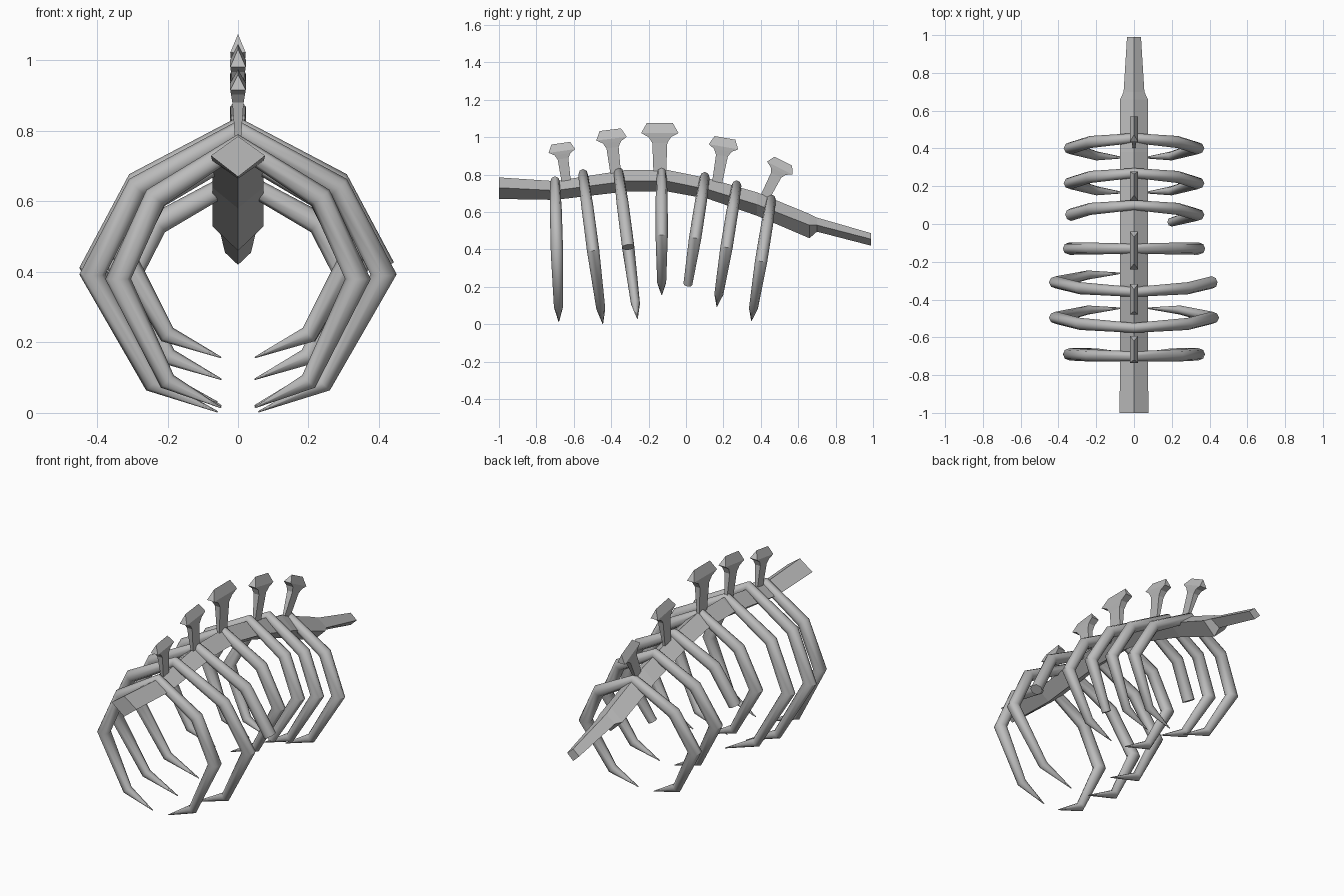
import bpy, bmesh, math
from mathutils import Vector

cube = bpy.data.objects.get("Cube")
if cube:
    bpy.data.objects.remove(cube, do_unlink=True)

bone = bpy.data.materials.new("bone grey")
bone.use_nodes = True
bone.diffuse_color = (0.5, 0.5, 0.5, 1)
bone.node_tree.nodes["Principled BSDF"].inputs["Base Color"].default_value = (0.5, 0.5, 0.5, 1)


def loft(name, rings, smooth=False):
    """Skin a list of equal-sized point rings and cap both ends."""
    bm = bmesh.new()
    loops = [[bm.verts.new(p) for p in ring] for ring in rings]
    n = len(loops[0])
    for a, b in zip(loops, loops[1:]):
        for i in range(n):
            j = (i + 1) % n
            bm.faces.new((a[i], a[j], b[j], b[i]))
    bm.faces.new(loops[0])
    bm.faces.new(loops[-1])
    bmesh.ops.remove_doubles(bm, verts=bm.verts, dist=0.0001)
    bmesh.ops.recalc_face_normals(bm, faces=bm.faces)
    mesh = bpy.data.meshes.new(name)
    bm.to_mesh(mesh)
    bm.free()
    mesh.materials.append(bone)
    obj = bpy.data.objects.new(name, mesh)
    bpy.context.collection.objects.link(obj)
    if smooth:
        bpy.ops.object.select_all(action="DESELECT")
        obj.select_set(True)
        bpy.context.view_layer.objects.active = obj
        bpy.ops.object.shade_smooth_by_angle(angle=math.radians(50))
    return obj


# Spine: diamond sections as (y, top, side edge height, bottom, half width)
spine = [(-1, .785, .73, .67, .077), (-.7, .765, .715, .665, .073),
         (-.32, .825, .765, .71, .073), (-.1, .825, .765, .71, .073),
         (.12, .78, .72, .67, .073), (.38, .705, .64, .58, .073),
         (.66, .59, .53, .46, .073), (.7, .57, .53, .495, .055),
         (.99, .487, .455, .42, .037)]
loft("spine", [[(0, y, top), (w, y, mid), (0, y, low), (-w, y, mid)]
               for y, top, mid, low, w in spine])

# Ribs: shared half outline as (width fraction, drop fraction, thickness)
OUTLINE = [(0, 0, .026), (.69, .2, .032), (1, .51, .033), (.59, .9, .024), (.14, 1, .002)]


def rib(name, half_width, top, tip, cut_left=0, cut_right=0):
    start, end = Vector((0, *top)), Vector((0, *tip))
    side = []
    for fx, drop, r in OUTLINE:
        p = start.lerp(end, drop)
        p.x = fx * half_width
        side.append((p, r))
    left = side[:len(side) - cut_left]
    right = [(Vector((-p.x, p.y, p.z)), r) for p, r in side[1:len(side) - cut_right]]
    path = right[::-1] + left
    rings = []
    for i, (p, r) in enumerate(path):
        before = (p - path[i - 1][0]).normalized() if i else None
        after = (path[i + 1][0] - p).normalized() if i < len(path) - 1 else None
        before, after = before or after, after or before
        tangent = (before + after).normalized()
        miter = 1 / max(tangent.dot(after), 0.5)
        across = Vector((0, 1, 0))
        across = (across - tangent * across.dot(tangent)).normalized()
        out = across.cross(tangent)
        rings.append([p + across * r * math.cos(k * math.pi / 4)
                      + out * r * miter * math.sin(k * math.pi / 4) for k in range(8)])
    loft(name, rings, smooth=True)


# Some ribs are broken off on one or both sides
rib("rib_1", .34, (-.70, .76), (-.68, .015))
rib("rib_2", .413, (-.55, .80), (-.445, .003))
rib("rib_3", .413, (-.36, .81), (-.26, .03), cut_left=2)
rib("rib_4", .34, (-.13, .81), (-.13, .157))
rib("rib_5", .335, (.10, .785), (.0, .15), cut_left=1, cut_right=2)
rib("rib_6", .335, (.27, .74), (.165, .095))
rib("rib_7", .335, (.455, .665), (.35, .02))

# Spinous processes: flared blades with a ridge on top (half length, height, half thickness)
BLADE = [(.034, 0, .007), (.04, .6, .016), (.06, .72, .02), (.1, .8, .022), (.07, 1, 0)]


def process(name, y, z, height, lean, scale):
    turn = math.radians(lean)
    rings = []
    for length, h, t in BLADE:
        ring = []
        for sx, sy in ((1, 1), (1, -1), (-1, -1), (-1, 1)):
            u, v = sy * length * scale, h * height
            ring.append((sx * t, y + u * math.cos(turn) + v * math.sin(turn),
                         z + v * math.cos(turn) - u * math.sin(turn)))
        rings.append(ring)
    loft(name, rings)


process("process_1", -.64, .76, .21, -8, .72)
process("process_2", -.375, .80, .242, -7, .82)
process("process_3", -.14, .81, .265, 0, 1)
process("process_4", .167, .76, .24, 10, .8)
process("process_5", .425, .685, .21, 27, .76)
